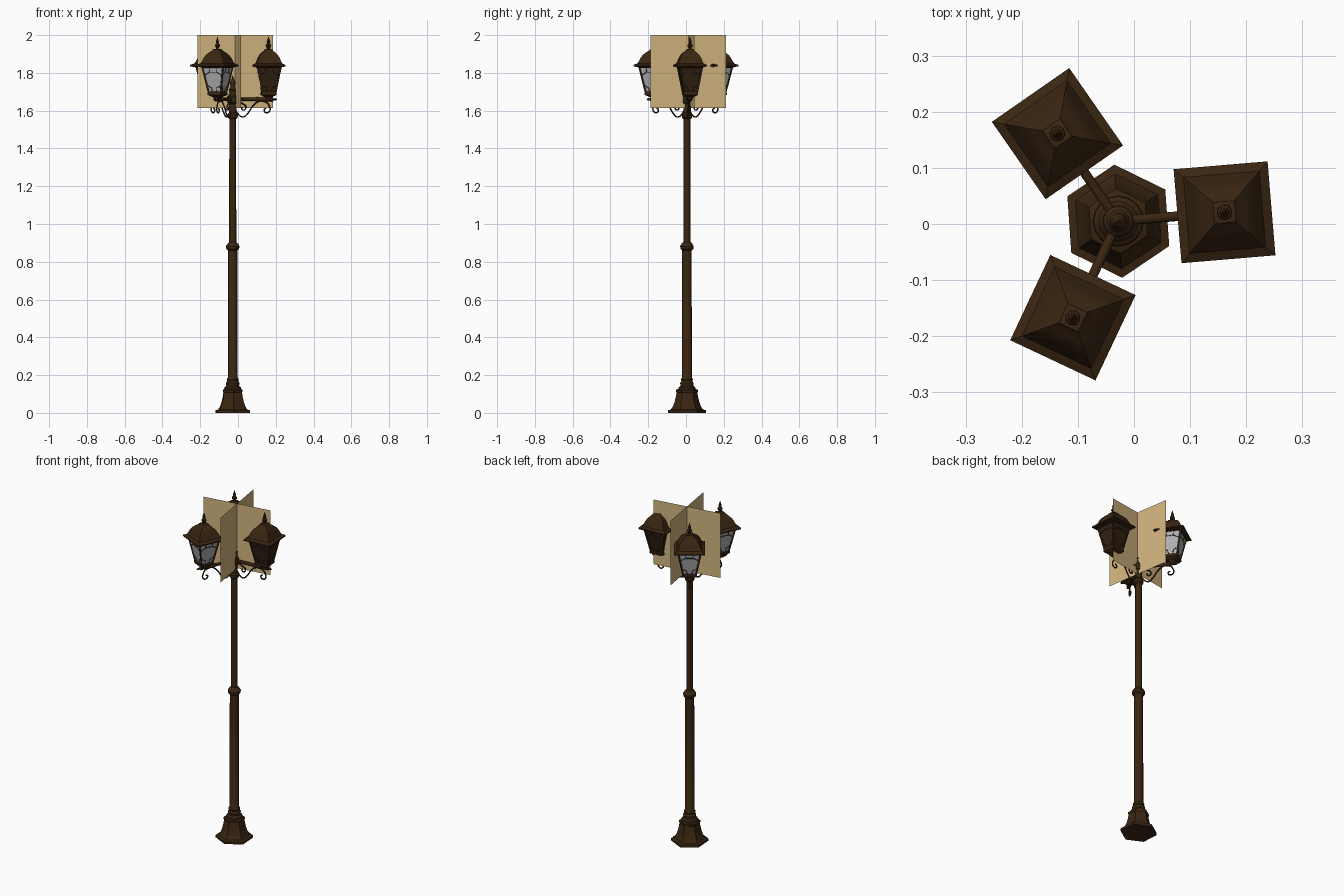
import bpy, bmesh, math
from mathutils import Vector, Matrix

if "Cube" in bpy.data.objects:
    bpy.data.objects.remove(bpy.data.objects["Cube"])

PX, PY = -0.028, 0.005          # pole axis
ARM = 0.19                      # distance from pole to lantern axis


def material(name, rgb):
    m = bpy.data.materials.new(name)
    m.diffuse_color = (*rgb, 1)
    m.use_nodes = True
    m.node_tree.nodes["Principled BSDF"].inputs["Base Color"].default_value = m.diffuse_color
    return m


BROWN = material("dark_bronze", (0.042, 0.019, 0.006))
GLASS = material("grey_glass", (0.42, 0.43, 0.45))
DARK = material("dark_glass", (0.03, 0.015, 0.006))
GLOW = material("pale_glow", (0.64, 0.46, 0.21))


def finish(ob, mat, matrix, angle=35):
    ob.data.materials.append(mat)
    ob.matrix_world = matrix
    bpy.ops.object.select_all(action='DESELECT')
    ob.select_set(True)
    bpy.context.view_layer.objects.active = ob
    if ob.type == 'CURVE':
        bpy.ops.object.convert(target='MESH')
    bpy.ops.object.shade_smooth_by_angle(angle=math.radians(angle))
    return bpy.context.object


def lathe(name, profile, sides, mat, matrix, turn=0.0, square=False):
    """Stack of rings from (radius, z); square=True treats radius as half width."""
    bm = bmesh.new()
    k = math.sqrt(2) if square else 1
    rings = []
    for r, z in profile:
        rings.append([bm.verts.new((k * r * math.cos(turn + i * math.tau / sides),
                                    k * r * math.sin(turn + i * math.tau / sides), z))
                      for i in range(sides)])
    for a, b in zip(rings, rings[1:]):
        for i in range(sides):
            j = (i + 1) % sides
            bm.faces.new((a[i], a[j], b[j], b[i]))
    bm.faces.new(rings[0][::-1])
    bm.faces.new(rings[-1])
    me = bpy.data.meshes.new(name)
    bm.to_mesh(me)
    bm.free()
    ob = bpy.data.objects.new(name, me)
    bpy.context.collection.objects.link(ob)
    return finish(ob, mat, matrix)


def rods(name, paths, r, mat, matrix, smooth=False):
    cu = bpy.data.curves.new(name, 'CURVE')
    cu.dimensions = '3D'
    cu.bevel_depth = r
    cu.bevel_resolution = 1
    cu.use_fill_caps = True
    cu.resolution_u = 4
    for pts in paths:
        s = cu.splines.new('NURBS' if smooth else 'POLY')
        s.points.add(len(pts) - 1)
        for p, co in zip(s.points, pts):
            p.co = (*co, 1)
        if smooth:
            s.order_u = 3
            s.use_endpoint_u = True
    ob = bpy.data.objects.new(name, cu)
    bpy.context.collection.objects.link(ob)
    return finish(ob, mat, matrix, 60)


pole = Matrix.Translation((PX, PY, 0))

# Hexagonal flared foot
lathe("foot", [(0.101, 0), (0.101, 0.014), (0.085, 0.018), (0.074, 0.035), (0.065, 0.06),
               (0.059, 0.085), (0.055, 0.108), (0.058, 0.112), (0.058, 0.122), (0.045, 0.128)],
      6, BROWN, pole, math.radians(94))

# Round shaft with collars
lathe("shaft", [(0.046, 0.12), (0.044, 0.135), (0.034, 0.143), (0.036, 0.158), (0.029, 0.168),
                (0.032, 0.178), (0.026, 0.188), (0.025, 0.86), (0.034, 0.868), (0.036, 0.882),
                (0.028, 0.896), (0.019, 0.905), (0.018, 1.555), (0.026, 1.563), (0.028, 1.58),
                (0.019, 1.59), (0.019, 1.635), (0.027, 1.642), (0.027, 1.676), (0.019, 1.684),
                (0.016, 1.705), (0.02, 1.712), (0.012, 1.722), (0.011, 1.732), (0.015, 1.745),
                (0.011, 1.76), (0.004, 1.77), (0.001, 1.79)], 16, BROWN, pole)


def spiral(cx, cz, r, start, sweep, n=12):
    return [(cx + r * (1 - 0.75 * i / n) * math.cos(start + sweep * i / n), 0,
             cz + r * (1 - 0.75 * i / n) * math.sin(start + sweep * i / n)) for i in range(n + 1)]


def lantern(tag, angle, glass):
    arm = pole @ Matrix.Rotation(angle, 4, 'Z')
    lamp = arm @ Matrix.Translation((ARM, 0, 0))
    q = math.pi / 4

    # Arm with pointed end
    lie = arm @ Matrix.Translation((0, 0, 1.66)) @ Matrix.Rotation(math.pi / 2, 4, 'Y')
    lathe("arm_" + tag, [(0.009, 0.01), (0.009, 0.12), (0.012, 0.125), (0.012, 0.135),
                         (0.009, 0.14), (0.011, 0.205), (0.011, 0.212), (0.005, 0.218),
                         (0.007, 0.226), (0.001, 0.236)], 10, BROWN, lie)
    # Wrought scrolls below the arm
    main = [(0.018, 0, 1.60), (0.03, 0, 1.575), (0.06, 0, 1.562), (0.085, 0, 1.59),
            (0.105, 0, 1.625), (0.14, 0, 1.655), (0.185, 0, 1.645)]
    rods("scroll_" + tag, [main + spiral(0.178, 0.0 + 1.605, 0.024, 0.8, -5.5),
                           [(0.02, 0, 1.65), (0.04, 0, 1.645)] + spiral(0.055, 1.615, 0.02, 1.6, -5.5)],
         0.004, BROWN, arm, True)
    # Lantern seat
    lathe("lantern_seat_" + tag, [(0.012, 1.66), (0.018, 1.672), (0.028, 1.677), (0.04, 1.684),
                                  (0.04, 1.694), (0.036, 1.696)], 4, BROWN, lamp, q, True)
    # Tapered glass box
    z0, z1, w0, w1 = 1.692, 1.835, 0.034, 0.061
    lathe("glass_" + tag, [(w0, z0), (w1, z1)], 4, glass, lamp, q, True)

    # Corner posts, rails and glazing bars
    def at(t, u, side, out=0.0):
        w = w0 + (w1 - w0) * t
        v = Matrix.Rotation(side * math.pi / 2, 3, 'Z') @ Vector((w + out, u * w, 0))
        return (v.x, v.y, z0 + (z1 - z0) * t)
    posts, bars = [], []
    for s in range(4):
        posts += [[at(0, 1, s), at(1, 1, s)], [at(0.97, -1, s), at(0.97, 1, s)],
                  [at(0.03, -1, s), at(0.03, 1, s)]]
        bars += [[at(0.66, -1, s), at(0.78, -0.4, s), at(0.78, 0.4, s), at(0.66, 1, s)],
                 [at(0.78, -0.35, s), at(1, -0.35, s)], [at(0.78, 0.35, s), at(1, 0.35, s)],
                 [at(0.3, -1, s), at(0.2, -0.4, s), at(0, -0.3, s)],
                 [at(0.3, 1, s), at(0.2, 0.4, s), at(0, 0.3, s)]]
    rods("lantern_frame_" + tag, posts, 0.005, BROWN, lamp)
    rods("glazing_bars_" + tag, bars, 0.002, BROWN, lamp)

    # Bell roof with wide eave
    lathe("roof_" + tag, [(0.06, 1.828), (0.084, 1.835), (0.084, 1.842), (0.068, 1.85),
                          (0.062, 1.862), (0.056, 1.878), (0.047, 1.894), (0.034, 1.908),
                          (0.021, 1.918), (0.019, 1.924), (0.008, 1.927)],
          4, BROWN, lamp, q, True)
    # Finial
    lathe("finial_" + tag, [(0.008, 1.92), (0.007, 1.932), (0.014, 1.941), (0.013, 1.95),
                            (0.006, 1.956), (0.009, 1.964), (0.006, 1.973), (0.001, 1.99)],
          8, BROWN, lamp)


for tag, deg, glass in (("right", 4.8, DARK), ("back", 124.8, GLASS), ("front", 244.8, GLASS)):
    lantern(tag, math.radians(deg), glass)

# Two crossed glow cards
for name, deg in (("glow_card_a", 9), ("glow_card_b", 99)):
    me = bpy.data.meshes.new(name)
    h = 0.203
    me.from_pydata([(-h, 0, 1.613), (h, 0, 1.613), (h, 0, 2.0), (-h, 0, 2.0)], [], [(0, 1, 2, 3)])
    card = bpy.data.objects.new(name, me)
    bpy.context.collection.objects.link(card)
    me.materials.append(GLOW)
    card.matrix_world = (Matrix.Translation((-0.015, 0.012, 0))
                         @ Matrix.Rotation(math.radians(deg), 4, 'Z'))
